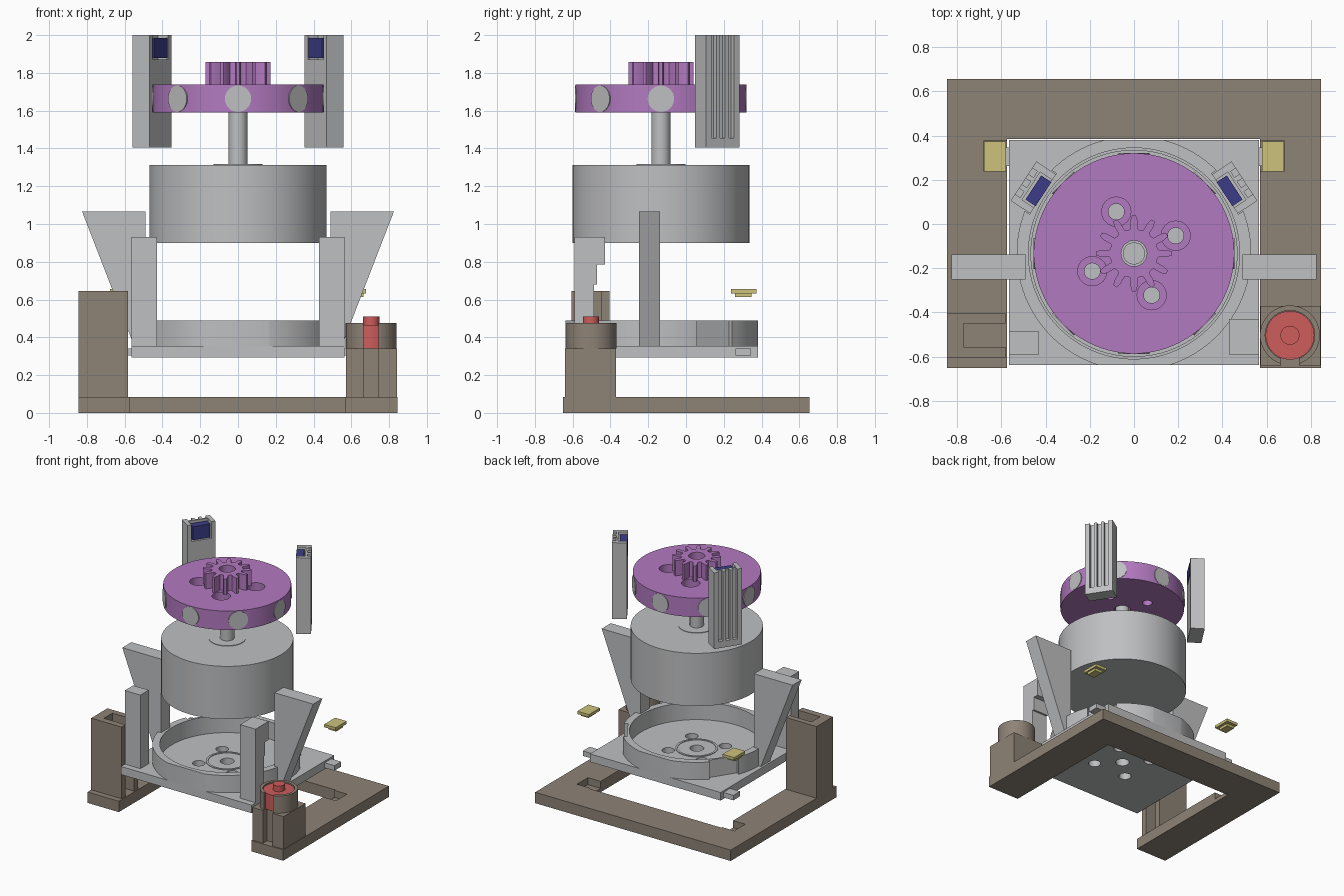
import bpy, bmesh
from math import sin, cos, pi, radians, atan2
from mathutils import Matrix, Vector

cube = bpy.data.objects.get("Cube")
if cube:
    bpy.data.objects.remove(cube, do_unlink=True)

CY = -0.133  # y of the main axis


def material(name, r, g, b):
    m = bpy.data.materials.new(name)
    m.use_nodes = True
    m.diffuse_color = (r, g, b, 1)
    m.node_tree.nodes["Principled BSDF"].inputs["Base Color"].default_value = (r, g, b, 1)
    return m


GREY = material("light grey", 0.52, 0.525, 0.535)
BROWN = material("warm brown", 0.27, 0.225, 0.18)
PURPLE = material("purple", 0.45, 0.195, 0.53)
RED = material("red", 0.61, 0.107, 0.107)
YELLOW = material("pale yellow", 0.61, 0.545, 0.205)
BLUE = material("navy blue", 0.045, 0.045, 0.25)


def prism(name, pts, lo, hi, mat=None, upright=False):
    """Extrude an outline along z, or along y when upright (points are then x, z)."""
    bm = bmesh.new()
    place = (lambda a, b: (a, lo, b)) if upright else (lambda a, b: (a, b, lo))
    face = bm.faces.new([bm.verts.new(place(a, b)) for a, b in pts])
    ext = bmesh.ops.extrude_face_region(bm, geom=[face])
    step = Vector((0, hi - lo, 0)) if upright else Vector((0, 0, hi - lo))
    bmesh.ops.translate(bm, vec=step, verts=[v for v in ext["geom"] if isinstance(v, bmesh.types.BMVert)])
    bmesh.ops.recalc_face_normals(bm, faces=bm.faces)
    me = bpy.data.meshes.new(name)
    bm.to_mesh(me)
    bm.free()
    ob = bpy.data.objects.new(name, me)
    bpy.context.collection.objects.link(ob)
    if mat:
        me.materials.append(mat)
    return ob


def box(name, x0, x1, y0, y1, z0, z1, mat=None):
    return prism(name, [(x0, y0), (x1, y0), (x1, y1), (x0, y1)], z0, z1, mat)


def disc(name, x, y, r, z0, z1, mat=None, n=64):
    pts = [(x + r * cos(2 * pi * i / n), y + r * sin(2 * pi * i / n)) for i in range(n)]
    return prism(name, pts, z0, z1, mat)


def activate(ob):
    bpy.ops.object.select_all(action="DESELECT")
    ob.select_set(True)
    bpy.context.view_layer.objects.active = ob


def cut(ob, *tools, op="DIFFERENCE"):
    activate(ob)
    for tool in tools:
        mod = ob.modifiers.new("cut", "BOOLEAN")
        mod.operation = op
        mod.solver = "EXACT"
        mod.object = tool
        bpy.ops.object.modifier_apply(modifier=mod.name)
        bpy.data.objects.remove(tool, do_unlink=True)
    return ob


def smooth(ob):
    activate(ob)
    bpy.ops.object.shade_smooth_by_angle(angle=radians(30))
    return ob


def ring_of_holes(r, dist, start, z0, z1):
    return [disc("hole", dist * cos(start + i * pi / 2), CY + dist * sin(start + i * pi / 2), r, z0, z1, n=32)
            for i in range(4)]


# U-shaped base frame with pockets for the caps
frame = prism("base_frame", [(-0.845, -0.65), (-0.575, -0.65), (-0.575, 0.385), (0.57, 0.385),
                             (0.57, -0.65), (0.845, -0.65), (0.845, 0.655), (-0.845, 0.655)], 0, 0.085, BROWN)
for s in (-1, 1):
    xs = sorted((s * 0.5, s * 0.68))
    cut(frame, box("pocket", *xs, 0.24, 0.375, 0.03, 0.2))

# Channel post on the right
prism("channel_post", [(-0.845, -0.605), (-0.582, -0.605), (-0.582, -0.555), (-0.77, -0.555),
                       (-0.77, -0.45), (-0.582, -0.45), (-0.582, -0.405), (-0.845, -0.405)], 0.08, 0.645, BROWN)

# Motor holder with a slot in front, and the motor
MX, MY = 0.705, -0.503
cut(box("motor_block", 0.572, 0.842, -0.64, -0.37, 0.08, 0.34, BROWN),
    box("slot", 0.665, 0.745, -0.7, -0.59, 0.085, 0.5))
cut(disc("motor_collar", MX, MY, 0.135, 0.34, 0.475, BROWN),
    disc("bore", MX, MY, 0.112, 0.3, 0.6),
    box("slot", 0.665, 0.745, -0.7, MY, 0.3, 0.6))
smooth(bpy.data.objects["motor_collar"])
smooth(disc("motor_body", MX, MY, 0.11, 0.34, 0.465, RED))
smooth(disc("motor_shaft", MX, MY, 0.043, 0.46, 0.51, RED, 32))

# Turntable plate with bearing holes and side tabs
plate = cut(box("plate", -0.565, 0.565, -0.638, 0.38, 0.292, 0.355, GREY),
            disc("hole", 0, CY, 0.05, 0.2, 0.5, n=32),
            *ring_of_holes(0.045, 0.205, pi / 4, 0.2, 0.5))
hub = disc("plate_hub_ring", 0, CY, 0.15, 0.35, 0.36, GREY)
cut(hub, disc("bore", 0, CY, 0.135, 0.3, 0.4))
for s, side in ((-1, "right"), (1, "left")):
    xs = sorted((s * 0.56, s * 0.65))
    box(side + "_plate_tab", *xs, 0.262, 0.345, 0.303, 0.342, GREY)

# Raised wall on the plate, trimmed to it and flattened behind the rails
RAIL = Vector((0.455, 0.165))
ANGLE = atan2(RAIL.y - CY, RAIL.x)


def turned(ob, a, x=0, y=CY):
    ob.data.transform(Matrix.Translation((x, y, 0)) @ Matrix.Rotation(a, 4, "Z"))
    ob.data.update()
    return ob


wall = disc("plate_wall", 0, CY, 0.53, 0.35, 0.49, GREY, 96)
cut(wall, disc("bore", 0, CY, 0.477, 0.3, 0.6, n=96),
    box("trim", -1, 1, -1, -0.638, 0.3, 0.6), box("trim", -1, 1, 0.38, 1, 0.3, 0.6),
    *[turned(box("flat", 0.491, 0.7, -0.11, 0.11, 0.3, 0.6), a) for a in (ANGLE, pi - ANGLE)])
smooth(wall)

# Front uprights: the left one carries a stepped hook
box("right_upright", -0.565, -0.43, -0.59, -0.487, 0.292, 0.93, GREY)
box("left_upright", 0.43, 0.565, -0.59, -0.487, 0.292, 0.93, GREY)
box("left_upright_hook", 0.43, 0.565, -0.49, -0.43, 0.785, 0.93, GREY)
box("left_upright_step", 0.43, 0.565, -0.49, -0.472, 0.68, 0.785, GREY)

for s, side in ((-1, "right"), (1, "left")):
    # Flared side supports
    prism(side + "_support", [(s * 0.49, 0.35), (s * 0.548, 0.35), (s * 0.825, 1.065), (s * 0.49, 1.065)],
          -0.25, -0.138, GREY, upright=True)
    # Caps floating over the frame pockets
    xs = sorted((s * 0.578, s * 0.678))
    box(side + "_cap", *xs, 0.238, 0.373, 0.633, 0.655, YELLOW)
    xs = sorted((s * 0.6, s * 0.665))
    box(side + "_cap_plug", *xs, 0.26, 0.348, 0.613, 0.635, YELLOW)
    # Sensor rails: outer grooves, inner pocket at the top with a small board
    a = ANGLE if s > 0 else pi - ANGLE
    rail = box(side + "_rail", -0.053, 0.053, -0.106, 0.106, 1.405, 2.0, GREY)
    cut(rail, box("pocket", -0.1, 0.012, -0.075, 0.075, 1.87, 2.1),
        *[box("groove", 0.025, 0.1, t - 0.016, t + 0.016, 1.455, 2.1) for t in (-0.055, 0, 0.055)])
    turned(rail, a, s * RAIL.x, RAIL.y)
    board = box(side + "_sensor_board", -0.055, 0.0, -0.065, 0.065, 1.88, 1.985, BLUE)
    turned(board, a, s * RAIL.x, RAIL.y)

# Motor drum and shaft
smooth(disc("drum", 0, CY, 0.468, 0.9, 1.313, GREY, 96))
smooth(disc("drum_boss", 0, CY, 0.13, 1.31, 1.317, GREY))
smooth(disc("drum_shaft", 0, CY, 0.05, 1.31, 1.6, GREY, 32))

# Rotor with counterbored holes
rotor = disc("rotor", 0, CY, 0.453, 1.59, 1.738, PURPLE, 96)
START = radians(23)
cut(rotor, disc("bore", 0, CY, 0.058, 1.5, 1.8, n=32),
    *ring_of_holes(0.036, 0.205, START, 1.5, 1.8), *ring_of_holes(0.066, 0.205, START, 1.66, 1.8))
smooth(rotor)

# Gear on the rotor
TEETH = 12
gear_pts = []
for i in range(TEETH):
    for off, r in ((-0.5, 0.108), (-0.27, 0.112), (-0.2, 0.15), (-0.1, 0.172),
                   (0.1, 0.172), (0.2, 0.15), (0.27, 0.112)):
        t = 2 * pi * (i + off) / TEETH
        gear_pts.append((r * cos(t), CY + r * sin(t)))
gear = prism("gear", gear_pts, 1.735, 1.858, PURPLE)
smooth(cut(gear, disc("bore", 0, CY, 0.058, 1.6, 2, n=32)))

# Round magnets set in the rotor rim
for i in range(8):
    magnet = disc("magnet_%d" % (i + 1), 0, 0, 0.07, -0.01, 0, GREY, 32)
    magnet.data.transform(Matrix.Translation((0, CY, 1.663)) @ Matrix.Rotation(i * pi / 4, 4, "Z")
                          @ Matrix.Translation((0.4545, 0, 0)) @ Matrix.Rotation(pi / 2, 4, "Y"))
    smooth(magnet)
